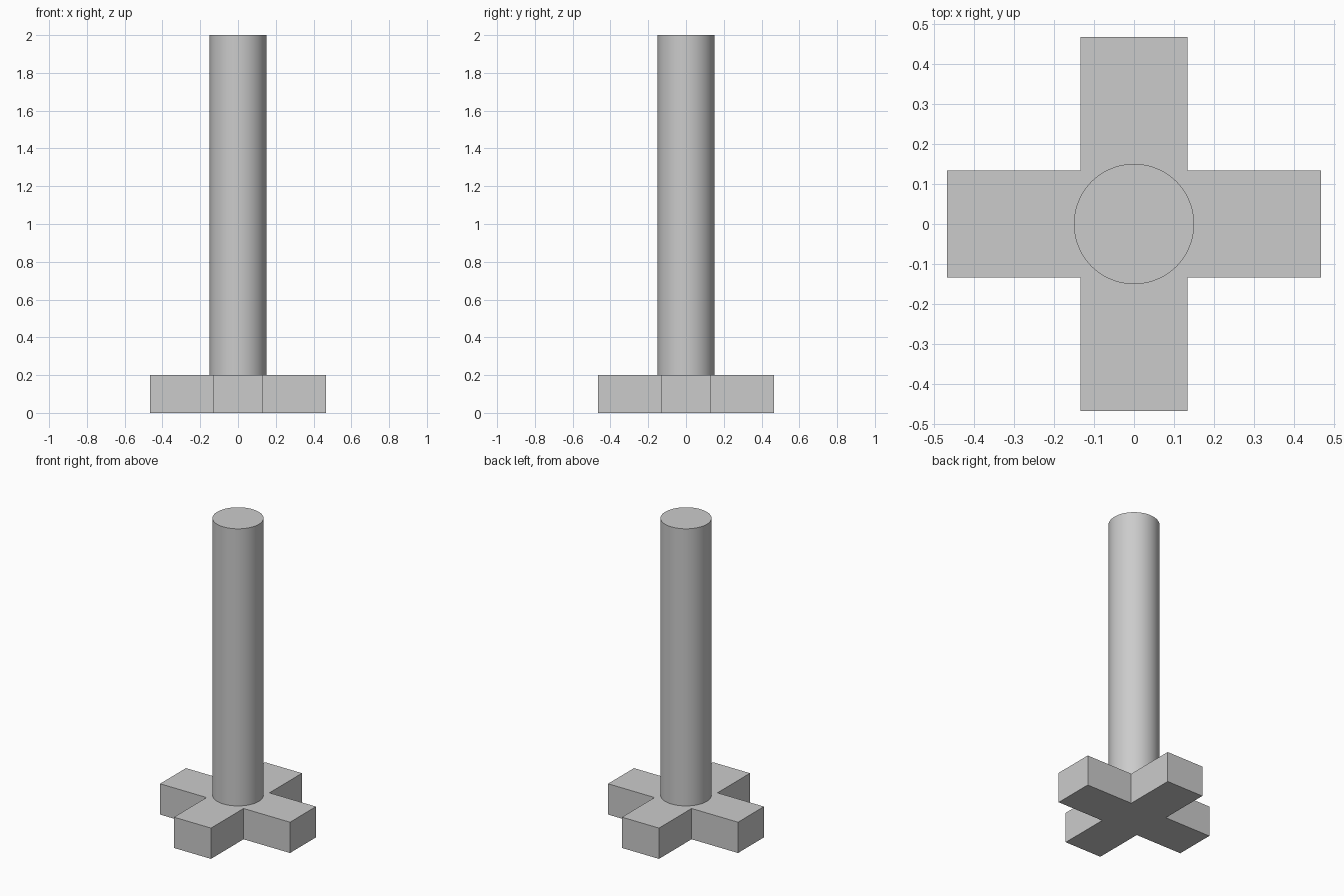
import bpy
import bmesh
import math

if "Cube" in bpy.data.objects:
    bpy.data.objects.remove(bpy.data.objects["Cube"], do_unlink=True)

ARM, HALF, BASE_H = 0.467, 0.133, 0.2
RADIUS, TOP = 0.15, 2.0

grey = bpy.data.materials.new("plain grey")
grey.use_nodes = True
colour = (0.6, 0.6, 0.6, 1)
grey.diffuse_color = colour
grey.node_tree.nodes["Principled BSDF"].inputs["Base Color"].default_value = colour

# Cross-shaped base: one quarter outline turned four times, then extruded
bm = bmesh.new()
outline = []
for k in range(4):
    c, s = round(math.cos(k * math.pi / 2)), round(math.sin(k * math.pi / 2))
    for x, y in ((ARM, -HALF), (ARM, HALF), (HALF, HALF)):
        outline.append(bm.verts.new((c * x - s * y, s * x + c * y, 0)))
face = bm.faces.new(outline)
extruded = bmesh.ops.extrude_face_region(bm, geom=[face])["geom"]
bmesh.ops.translate(bm, vec=(0, 0, BASE_H),
                    verts=[v for v in extruded if isinstance(v, bmesh.types.BMVert)])
bmesh.ops.recalc_face_normals(bm, faces=bm.faces)
mesh = bpy.data.meshes.new("cross_base")
bm.to_mesh(mesh)
bm.free()
base = bpy.data.objects.new("cross_base", mesh)
bpy.context.collection.objects.link(base)
mesh.materials.append(grey)

# Round post standing on the base
bpy.ops.mesh.primitive_cylinder_add(vertices=96, radius=RADIUS, depth=TOP - BASE_H,
                                    location=(0, 0, (TOP + BASE_H) / 2))
post = bpy.context.object
post.name = "round_post"
post.data.materials.append(grey)
bpy.ops.object.shade_smooth_by_angle(angle=math.radians(30))
